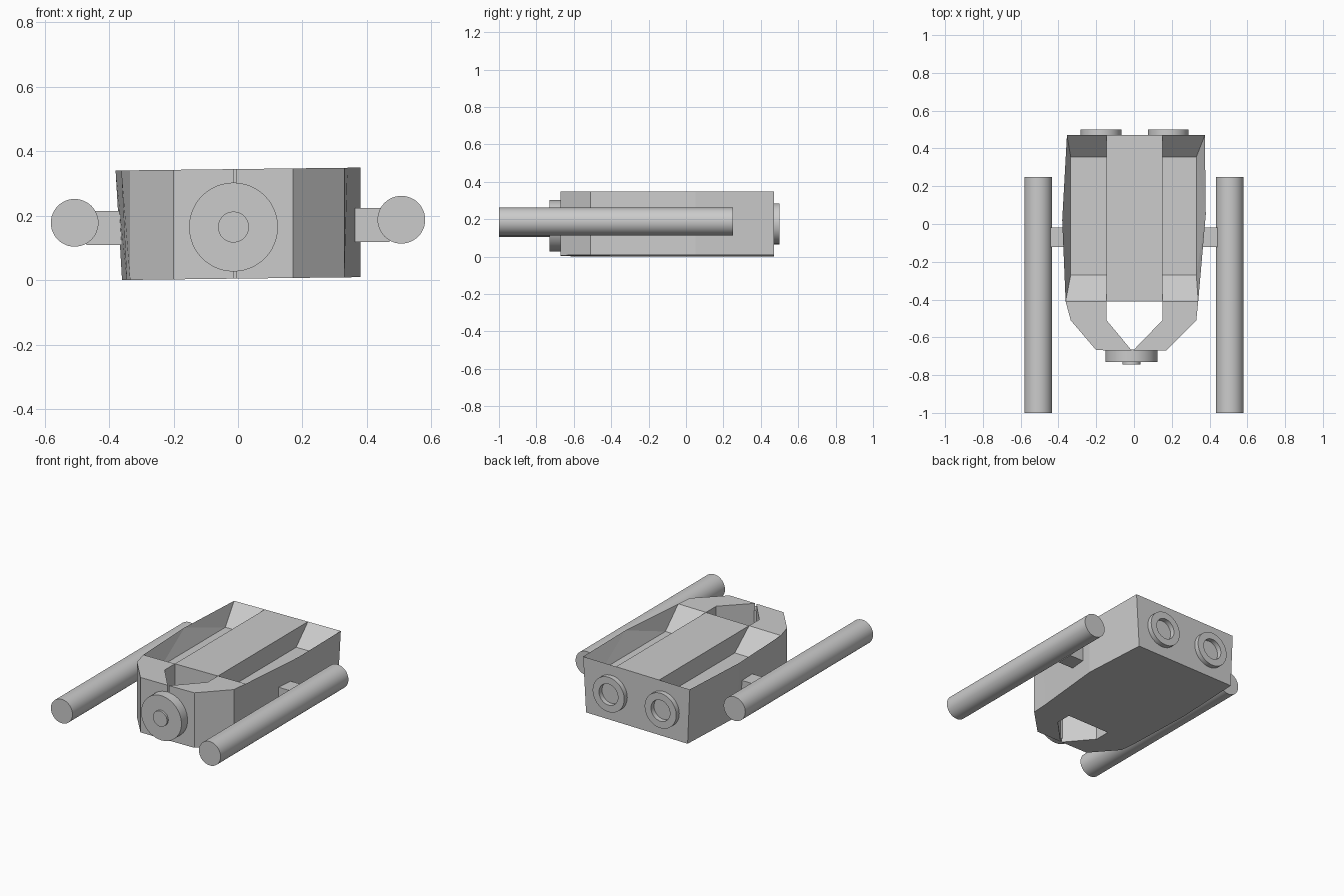
import bpy, bmesh, math
from mathutils import Matrix

old = bpy.data.objects.get("Cube")
if old:
    bpy.data.objects.remove(old, do_unlink=True)

grey = bpy.data.materials.new("plain_grey")
grey.use_nodes = True
colour = (0.6, 0.6, 0.6, 1)
grey.diffuse_color = colour
grey.node_tree.nodes["Principled BSDF"].inputs["Base Color"].default_value = colour

TOP, FLOOR = 0.34, 0.225


def lift(x):
    """Slight roll: the left side sits a touch higher."""
    return 0.005 + 0.012 * x


def make_object(name, bm, smooth=False):
    bmesh.ops.recalc_face_normals(bm, faces=bm.faces)
    mesh = bpy.data.meshes.new(name)
    bm.to_mesh(mesh)
    bm.free()
    mesh.materials.append(grey)
    obj = bpy.data.objects.new(name, mesh)
    bpy.context.collection.objects.link(obj)
    if smooth:
        bpy.ops.object.select_all(action='DESELECT')
        obj.select_set(True)
        bpy.context.view_layer.objects.active = obj
        bpy.ops.object.shade_smooth_by_angle(angle=math.radians(35))
    return obj


def lathe(name, x, z, profile, closed=False, segments=48):
    """Spin (radius, y) pairs about a lengthwise axis at x, z."""
    bm = bmesh.new()
    rings = []
    for r, y in profile:
        rings.append([bm.verts.new((x + r * math.cos(a), y, z + r * math.sin(a)))
                      for a in (math.tau * i / segments for i in range(segments))])
    pairs = list(zip(rings, rings[1:]))
    if closed:
        pairs.append((rings[-1], rings[0]))
    else:
        bm.faces.new(rings[0])
        bm.faces.new(rings[-1])
    for a, b in pairs:
        for i in range(segments):
            j = (i + 1) % segments
            bm.faces.new((a[i], a[j], b[j], b[i]))
    return make_object(name, bm, smooth=True)


# Hull: outer outline per side as (top x, bottom x, y), and spine edge x
outlines = {
    "L": dict(back=(.375, .355, .47), mid=(.38, .38, .05), shoulder=(.34, .335, -.41),
              cheek=(.33, .33, -.51), nose=(.17, .17, -.67), tip=(-.005, -.005, -.67)),
    "R": dict(back=(-.355, -.34, .47), mid=(-.38, -.36, .02), shoulder=(-.362, -.345, -.41),
              cheek=(-.335, -.335, -.51), nose=(-.2, -.2, -.668), tip=(-.012, -.012, -.67)),
}
spine = {"L": .15, "R": -.145}
floor_edge = {"L": .33, "R": -.335}

bm = bmesh.new()
V = {}
for s, outline in outlines.items():
    x = spine[s]
    points = dict(outline, in_back=(x, x, .47), in_front=(x, x, -.41), in_cheek=(x, x, -.51))
    t, b = {}, {}
    for key, (tx, bx, y) in points.items():
        t[key] = bm.verts.new((tx, y, TOP + lift(tx)))
        b[key] = bm.verts.new((bx, y, lift(bx)))
    V[s] = (t, b)
    # Pocket floor corners
    A, B, C, D = (bm.verts.new((px, py, FLOOR + lift(px))) for px, py in
                  ((x, .355), (floor_edge[s], .355), (floor_edge[s], -.27), (x, -.27)))
    # Outer walls, nose and opening walls
    ring = ["in_back", "back", "mid", "shoulder", "cheek", "nose", "tip", "in_cheek", "in_front"]
    for p, q in zip(ring, ring[1:]):
        bm.faces.new((t[p], t[q], b[q], b[p]))
    # Nose arms, above and below
    for d in (t, b):
        bm.faces.new((d["shoulder"], d["cheek"], d["in_cheek"], d["in_front"]))
        bm.faces.new((d["cheek"], d["nose"], d["tip"], d["in_cheek"]))
    # Underside
    bm.faces.new([b[k] for k in ("in_back", "back", "mid", "shoulder", "in_front")])
    # Pocket: floor, end ramps, spine wall and side wall
    for face in ((A, B, C, D),
                 (t["in_back"], t["back"], B, A),
                 (t["in_front"], t["shoulder"], C, D),
                 (t["in_back"], A, D, t["in_front"]),
                 (t["back"], t["mid"], B),
                 (t["mid"], C, B),
                 (t["mid"], t["shoulder"], C)):
        bm.faces.new(face)

# Central spine: top, bottom, back and opening wall
(tl, bl), (tr, br) = V["L"], V["R"]
for l, r in ((tl, tr), (bl, br)):
    bm.faces.new((l["in_back"], l["in_front"], r["in_front"], r["in_back"]))
for k in ("in_back", "in_front"):
    bm.faces.new((tl[k], tr[k], br[k], bl[k]))
make_object("hull", bm)

# Nose disc with a stepped hub
lathe("nose_disc", -.014, .165,
      [(.138, -.665), (.138, -.73), (.048, -.73), (.048, -.743)])

# Hollow rear nozzles, side rods and their struts
for side, sx in (("left", 1), ("right", -1)):
    lathe(side + "_nozzle", .003 + .178 * sx, .17 + lift(.178 * sx),
          [(.108, .465), (.108, .5), (.065, .5), (.065, .465)], closed=True)
    rod_z = .178 + lift(.4 * sx)
    lathe(side + "_rod", .507 * sx, rod_z, [(.074, -1), (.074, .25)])
    bm = bmesh.new()
    bmesh.ops.create_cube(bm, size=1, matrix=Matrix.Translation((.405 * sx, -.07, rod_z - .016))
                          @ Matrix.Diagonal((.13, .105, .105, 1)))
    make_object(side + "_strut", bm)
